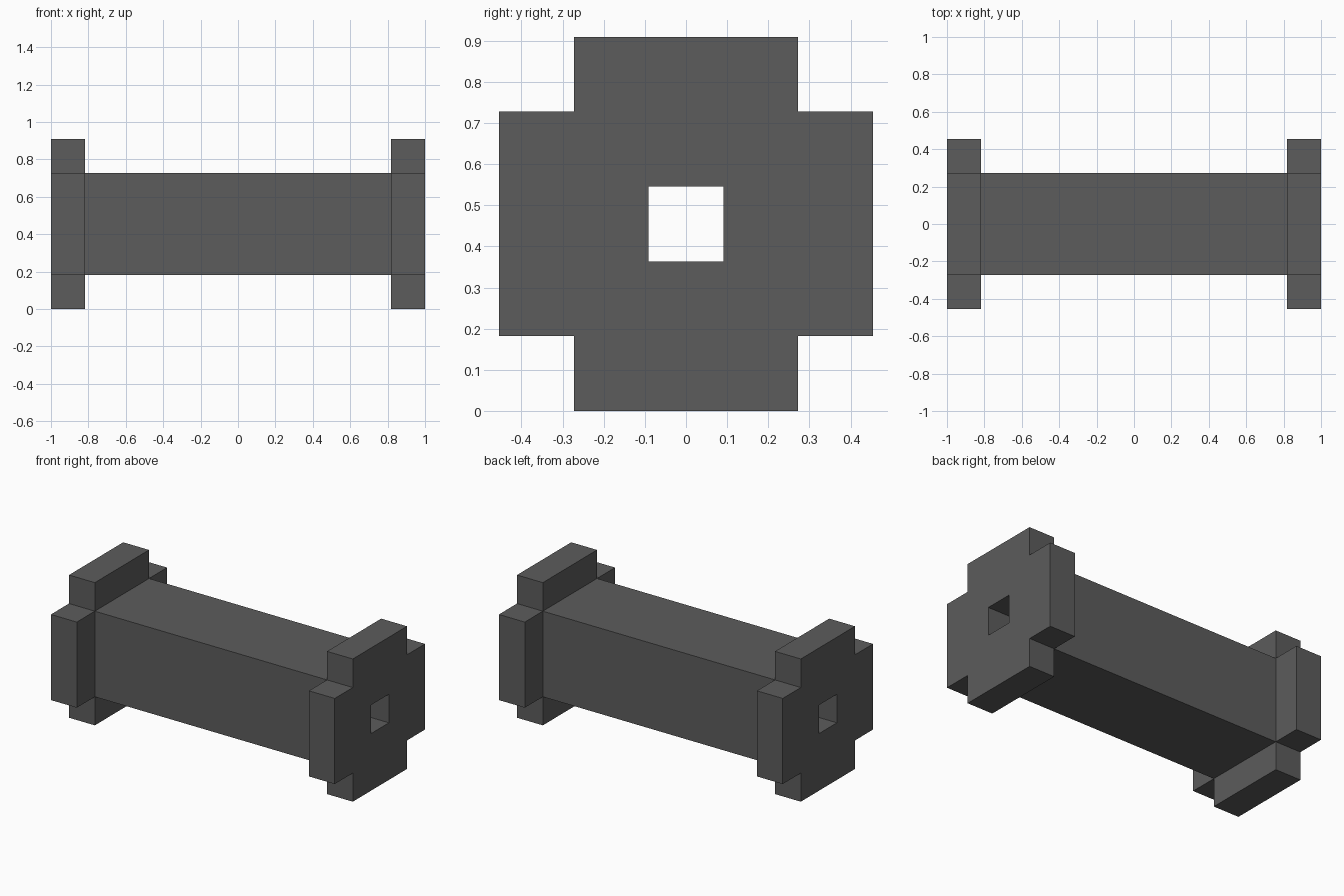
import bpy
import bmesh
from mathutils import Matrix

cube = bpy.data.objects.get("Cube")
if cube:
    bpy.data.objects.remove(cube, do_unlink=True)

U = 1 / 11              # block unit
HALF_LENGTH = 11 * U
BARREL = 6 * U
FLANGE = 2 * U          # flange thickness and height
HEIGHT = 10 * U

grey = bpy.data.materials.new("dark_grey")
grey.use_nodes = True
colour = (0.107, 0.107, 0.107, 1)
grey.diffuse_color = colour
grey.node_tree.nodes["Principled BSDF"].inputs["Base Color"].default_value = colour

# Square barrel
bm = bmesh.new()
bmesh.ops.create_cube(bm, size=1, matrix=Matrix.Diagonal((2 * HALF_LENGTH, BARREL, BARREL, 1)))

# Square hole running lengthwise
ends = [f for f in bm.faces if abs(f.normal.x) > 0.9]
bmesh.ops.inset_individual(bm, faces=ends, thickness=2 * U, use_even_offset=True)
rims = [e for f in ends for e in f.edges]
bmesh.ops.delete(bm, geom=ends, context='FACES_ONLY')
bmesh.ops.bridge_loops(bm, edges=rims)

# Cut off a band at each end for the flanges
for side in (-1, 1):
    bmesh.ops.bisect_plane(bm, geom=bm.verts[:] + bm.edges[:] + bm.faces[:],
                           plane_co=(side * (HALF_LENGTH - FLANGE), 0, 0), plane_no=(1, 0, 0))
bm.normal_update()

# Raise each outer band face into a flange arm
bands = []
for f in bm.faces:
    c = f.calc_center_median()
    if abs(c.x) > HALF_LENGTH - FLANGE and abs(f.normal.x) < 0.1 and max(abs(c.y), abs(c.z)) > 2 * U:
        bands.append((f, f.normal.copy()))
for face, normal in bands:
    result = bmesh.ops.extrude_face_region(bm, geom=[face])
    verts = [g for g in result["geom"] if isinstance(g, bmesh.types.BMVert)]
    bmesh.ops.translate(bm, verts=verts, vec=normal * FLANGE)
    if face.is_valid:
        bmesh.ops.delete(bm, geom=[face], context='FACES_ONLY')

bmesh.ops.recalc_face_normals(bm, faces=bm.faces[:])
bmesh.ops.translate(bm, verts=bm.verts[:], vec=(0, 0, HEIGHT / 2))

mesh = bpy.data.meshes.new("flanged_tube")
bm.to_mesh(mesh)
bm.free()
mesh.materials.append(grey)
tube = bpy.data.objects.new("flanged_tube", mesh)
bpy.context.collection.objects.link(tube)
